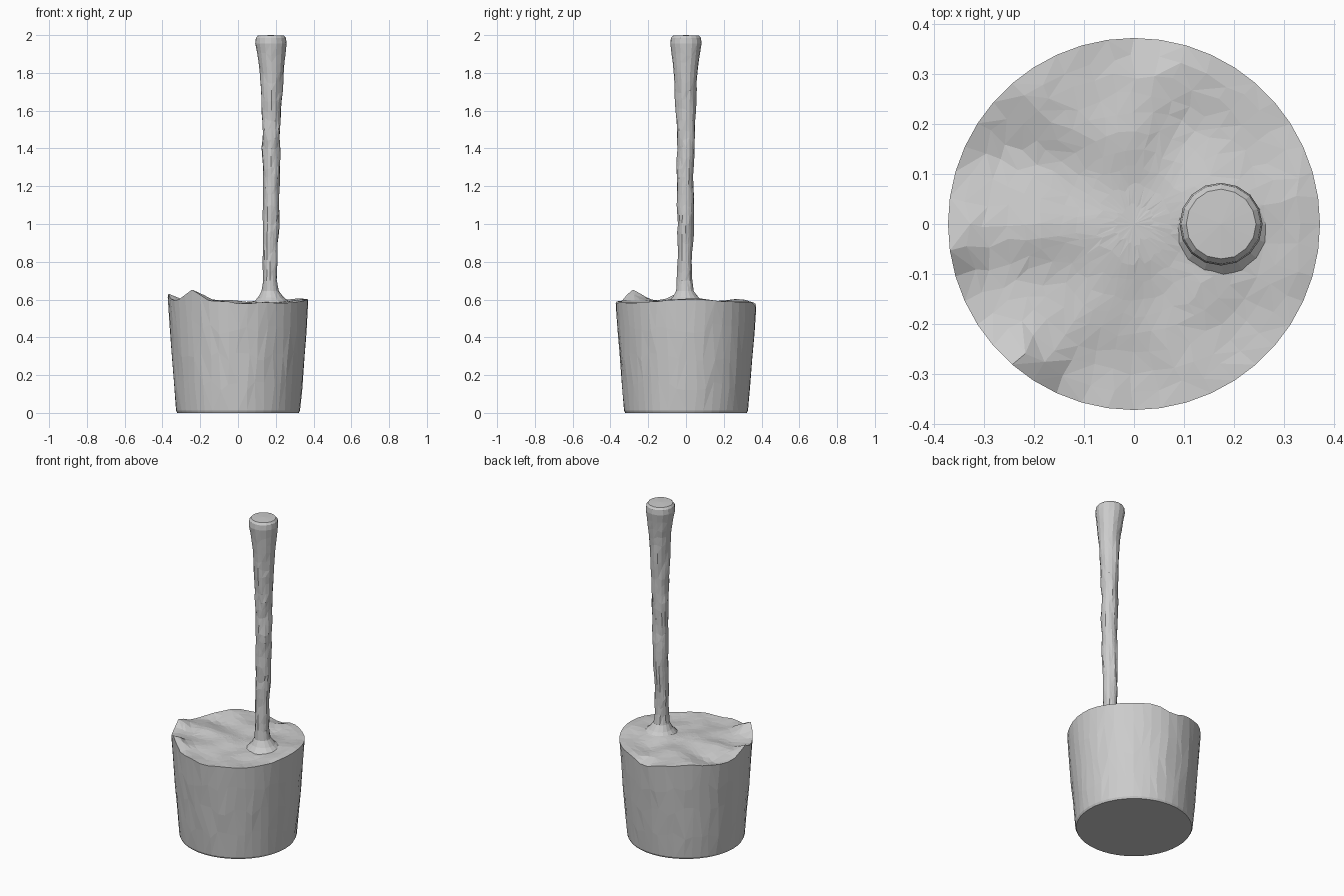
import bpy, bmesh, math, random
from mathutils import noise, Vector

if "Cube" in bpy.data.objects:
    bpy.data.objects.remove(bpy.data.objects["Cube"])

random.seed(4)
TAU = 2 * math.pi

# Crests and troughs of the liquid surface: x, y, height, spread x, spread y
WAVES = [
    (-0.24, -0.28, 0.065, 0.08, 0.06),
    (-0.38, -0.05, 0.045, 0.06, 0.06),
    (-0.20, -0.02, 0.015, 0.12, 0.06),
    (-0.25, 0.13, -0.018, 0.14, 0.05),
    (-0.20, 0.28, 0.012, 0.08, 0.07),
    (0.03, -0.30, -0.018, 0.07, 0.12),
    (0.10, 0.22, -0.012, 0.07, 0.10),
    (0.33, 0.00, 0.020, 0.06, 0.12),
    (0.22, -0.20, -0.016, 0.10, 0.08),
    (0.02, 0.37, -0.030, 0.08, 0.05),
    (0.17, 0.00, 0.020, 0.06, 0.06),
]


def surface_height(x, y):
    z = 0.589 + 0.012 * noise.noise(Vector((x * 8, y * 8, 2.0)))
    for cx, cy, h, sx, sy in WAVES:
        z += h * math.exp(-((x - cx) / sx) ** 2 - ((y - cy) / sy) ** 2)
    return z


def bridge(bm, lower, upper):
    """Triangulated strip between two equal rings."""
    n = len(lower)
    for i in range(n):
        a, b = lower[i], lower[(i + 1) % n]
        d, c = upper[i], upper[(i + 1) % n]
        if random.random() < 0.5:
            bm.faces.new((a, b, c))
            bm.faces.new((a, c, d))
        else:
            bm.faces.new((a, b, d))
            bm.faces.new((b, c, d))


def fan(bm, ring, centre):
    v = bm.verts.new(centre)
    for i in range(len(ring)):
        bm.faces.new((ring[i], ring[(i + 1) % len(ring)], v))


def finish(bm, name):
    bmesh.ops.recalc_face_normals(bm, faces=bm.faces)
    mesh = bpy.data.meshes.new(name)
    bm.to_mesh(mesh)
    bm.free()
    obj = bpy.data.objects.new(name, mesh)
    bpy.context.collection.objects.link(obj)
    return obj


# Tapered body of liquid with a rippled top
bm = bmesh.new()
SEG = 44
rings = []
for r, t in [(0.322, 0), (0.328, 0.02), (0.340, 0.25), (0.352, 0.5),
             (0.363, 0.75), (0.372, 1)]:
    ring = []
    for i in range(SEG):
        jitter = 0.25 if 0.1 < t < 1 else 0
        a = TAU * (i + random.uniform(-jitter, jitter)) / SEG
        c, s = math.cos(a), math.sin(a)
        tt = t + random.uniform(-0.2, 0.2) * jitter
        ring.append(bm.verts.new((r * c, r * s, tt * surface_height(0.372 * c, 0.372 * s))))
    rings.append(ring)
for k in range(1, 10):
    r = 0.372 * (1 - k / 10)
    ring = []
    for i in range(SEG):
        a = TAU * (i + random.uniform(-0.2, 0.2)) / SEG
        rr = r + random.uniform(-0.008, 0.008)
        x, y = rr * math.cos(a), rr * math.sin(a)
        ring.append(bm.verts.new((x, y, surface_height(x, y))))
    rings.append(ring)
for lower, upper in zip(rings, rings[1:]):
    bridge(bm, lower, upper)
fan(bm, rings[-1], (0, 0, surface_height(0, 0)))
bm.faces.new(rings[0])
finish(bm, "liquid_body")

# Falling stream: height, radius, centre x, centre y
PROFILE = [
    (0.575, 0.110, 0.180, 0.000), (0.612, 0.068, 0.175, -0.003),
    (0.645, 0.046, 0.171, -0.006), (0.70, 0.039, 0.169, -0.007),
    (0.90, 0.040, 0.170, -0.004), (1.05, 0.044, 0.175, -0.002),
    (1.20, 0.044, 0.176, -0.004), (1.40, 0.047, 0.176, 0.000),
    (1.60, 0.050, 0.178, -0.001), (1.80, 0.063, 0.179, -0.002),
    (1.90, 0.075, 0.176, 0.000), (1.955, 0.083, 0.174, 0.000),
    (1.985, 0.080, 0.174, 0.000), (1.997, 0.070, 0.174, 0.000),
]


def stream_at(z):
    for p, q in zip(PROFILE, PROFILE[1:]):
        if z <= q[0]:
            f = (z - p[0]) / (q[0] - p[0])
            return [u + (v - u) * f for u, v in zip(p, q)]
    return PROFILE[-1]


bm = bmesh.new()
SIDES = 16
levels = [p[0] for p in PROFILE[:4]]
levels += [0.70 + 0.05 * k for k in range(1, 25)]
levels += [p[0] for p in PROFILE[-3:]]
rings = []
for z in levels:
    _, r, cx, cy = stream_at(z)
    ring = []
    for i in range(SIDES):
        a = TAU * i / SIDES
        c, s = math.cos(a), math.sin(a)
        lump = 0.004 * noise.noise(Vector((c * 1.3, s * 1.3, z * 9))) * (2 if 0.65 < z < 1.8 else 0.5)
        dz = random.uniform(-0.012, 0.012) if 0.68 < z < 1.92 else 0
        ring.append(bm.verts.new((cx + (r + lump) * c, cy + (r + lump) * s, z + dz)))
    rings.append(ring)
for lower, upper in zip(rings, rings[1:]):
    bridge(bm, lower, upper)
fan(bm, rings[-1], (0.174, 0, 2.0))
finish(bm, "falling_stream")
